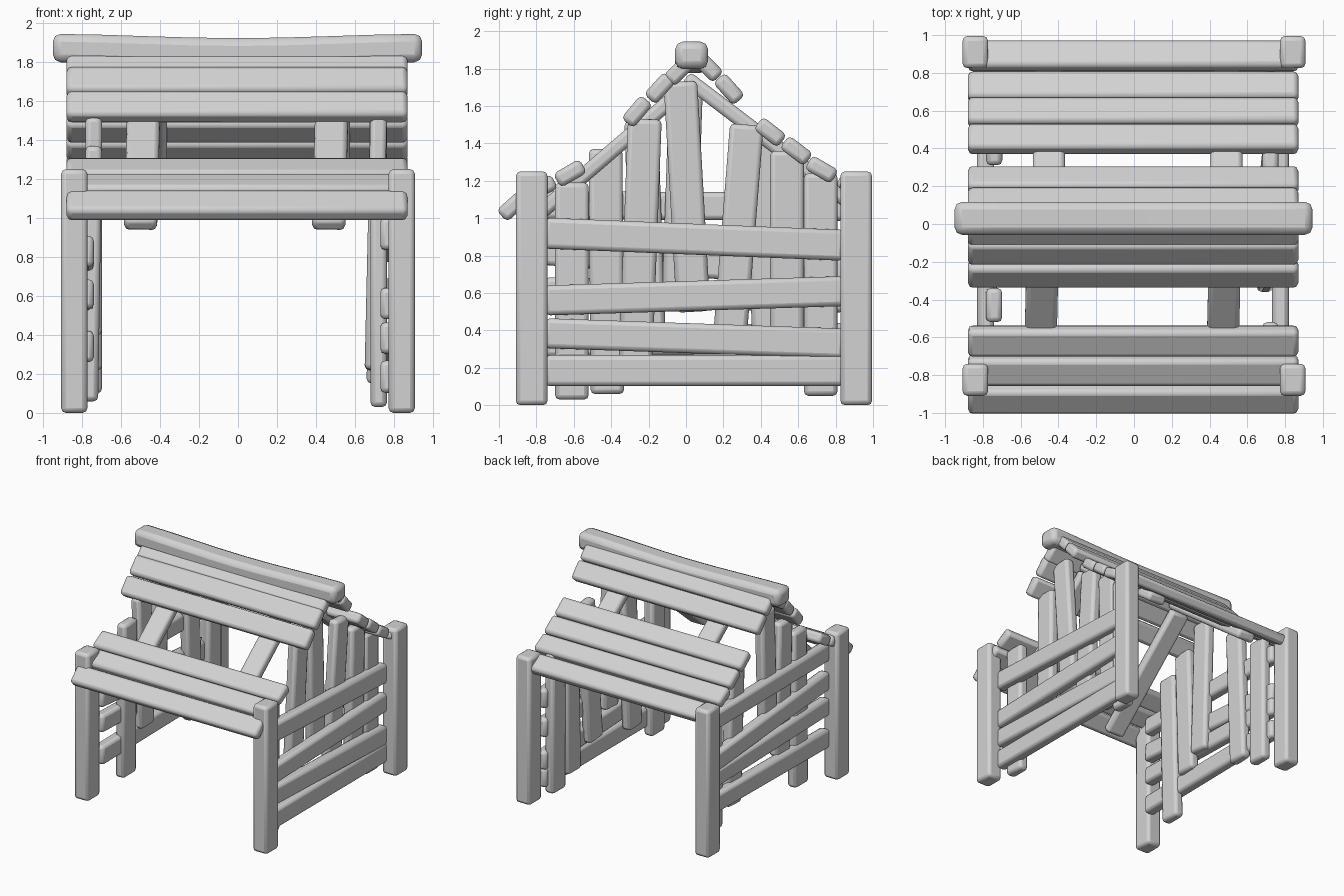
import bpy, bmesh, math
from mathutils import Vector, Matrix

cube = bpy.data.objects.get("Cube")
if cube:
    bpy.data.objects.remove(cube, do_unlink=True)

grey = bpy.data.materials.new("plain_grey")
grey.use_nodes = True
GREY = (0.65, 0.65, 0.65, 1)
grey.diffuse_color = GREY
grey.node_tree.nodes["Principled BSDF"].inputs["Base Color"].default_value = GREY


def beam(name, a, b, side, width, thick, bevel=0.025, sag=0.0):
    """Rounded timber from a to b; width runs along side, thick across it."""
    a, b = Vector(a), Vector(b)
    axis = (b - a).normalized()
    side = Vector(side)
    side = (side - axis * side.dot(axis)).normalized()
    rot = Matrix((axis, side, axis.cross(side))).transposed().to_4x4()
    bm = bmesh.new()
    bmesh.ops.create_cube(bm, size=1)
    bmesh.ops.scale(bm, vec=((b - a).length, width, thick), verts=bm.verts)
    if sag:
        long_edges = [e for e in bm.edges
                      if abs(e.verts[0].co.x - e.verts[1].co.x) > 0.1]
        bmesh.ops.subdivide_edges(bm, edges=long_edges, cuts=7)
    bmesh.ops.transform(bm, matrix=Matrix.Translation((a + b) / 2) @ rot, verts=bm.verts)
    for v in bm.verts:
        if sag:
            v.co.z -= sag * math.cos(v.co.x * math.pi / 2) ** 2
    bmesh.ops.recalc_face_normals(bm, faces=bm.faces)
    mesh = bpy.data.meshes.new(name)
    bm.to_mesh(mesh)
    bm.free()
    mesh.materials.append(grey)
    obj = bpy.data.objects.new(name, mesh)
    bpy.context.collection.objects.link(obj)
    mod = obj.modifiers.new("rounded_edges", "BEVEL")
    mod.width = bevel
    mod.segments = 2
    mod.limit_method = "ANGLE"
    bpy.ops.object.select_all(action="DESELECT")
    obj.select_set(True)
    bpy.context.view_layer.objects.active = obj
    bpy.ops.object.shade_smooth_by_angle(angle=math.radians(40))
    return obj


X, Y, Z = (1, 0, 0), (0, 1, 0), (0, 0, 1)

# Corner posts
for sx, side_name in ((1, "left"), (-1, "right")):
    for y, end in ((-0.825, "front"), (0.91, "back")):
        beam(f"{end}_{side_name}_post", (sx * 0.84, y, 0), (sx * 0.84, y, 1.25), Y, 0.17, 0.135)

# Roof slats: y, z, slope in degrees
front_slats = [(-0.925, 1.065, 42), (-0.775, 1.16, 28), (-0.62, 1.24, 30),
               (-0.262, 1.57, 50), (-0.14, 1.695, 48), (-0.035, 1.79, 45)]
back_slats = [(0.115, 1.81, -45), (0.23, 1.69, -48), (0.45, 1.46, -38),
              (0.59, 1.36, -37), (0.725, 1.26, -30), (0.89, 1.17, -30)]
for end, slats in (("front", front_slats), ("back", back_slats)):
    for i, (y, z, deg) in enumerate(slats):
        r = math.radians(deg)
        beam(f"{end}_roof_slat_{i + 1}", (-0.88, y, z), (0.87, y, z),
             (0, math.cos(r), math.sin(r)), 0.162, 0.085)

# Sagging ridge beam
beam("ridge_beam", (-0.95, 0.03, 1.872), (0.945, 0.03, 1.872), Y, 0.175, 0.145, 0.04, sag=0.022)

# Rafters under the slats: x at the eave, x at the ridge
for side_name, front_x, back_x in (("right", -0.5, -0.45), ("left", 0.465, 0.49)):
    beam(f"front_{side_name}_rafter", (front_x, -0.86, 0.96), (front_x + 0.02, 0.0, 1.70), X, 0.17, 0.08)
    beam(f"back_{side_name}_rafter", (back_x, 0.0, 1.75), (back_x, 0.88, 1.08), X, 0.17, 0.08)

# Side rails: height at the front end, height at the back end, width
left_rails = [(0.185, 0.185, 0.165), (0.385, 0.33, 0.16), (0.56, 0.61, 0.16), (0.92, 0.855, 0.165)]
right_rails = [(0.34, 0.36, 0.16), (0.61, 0.57, 0.15), (0.83, 0.70, 0.16), (1.07, 1.06, 0.15)]
for side_name, x, rails in (("left", 0.775, left_rails), ("right", -0.785, right_rails)):
    for i, (z0, z1, w) in enumerate(rails):
        beam(f"{side_name}_rail_{i + 1}", (x, -0.755, z0), (x, 0.845, z1), Z, w, 0.09)

# Upright wall planks: bottom y, bottom z, top y, top z, inward lean at the bottom
left_planks = [(-0.61, 0.03, -0.61, 1.19, 0.0), (-0.27, 0.22, -0.22, 1.53, 0.03),
               (0.04, 0.5, -0.03, 1.73, 0.02), (0.23, 0.3, 0.325, 1.5, 0.01),
               (0.54, 0.15, 0.54, 1.36, 0.02), (0.72, 0.05, 0.72, 1.24, 0.0)]
right_planks = [(-0.42, 0.06, -0.43, 1.37, -0.02), (-0.2, 0.4, -0.24, 1.52, 0.0),
                (-0.04, 0.52, 0.0, 1.7, 0.0), (0.45, 0.22, 0.4, 1.44, 0.0),
                (0.7, 0.1, 0.7, 1.22, 0.0)]
for side_name, x, planks in (("left", 0.722, left_planks), ("right", -0.74, right_planks)):
    s = math.copysign(1, x)
    for i, (y0, z0, y1, z1, lean) in enumerate(planks):
        beam(f"{side_name}_wall_plank_{i + 1}", (x - s * lean, y0, z0), (x, y1, z1), Y, 0.18, 0.085)
